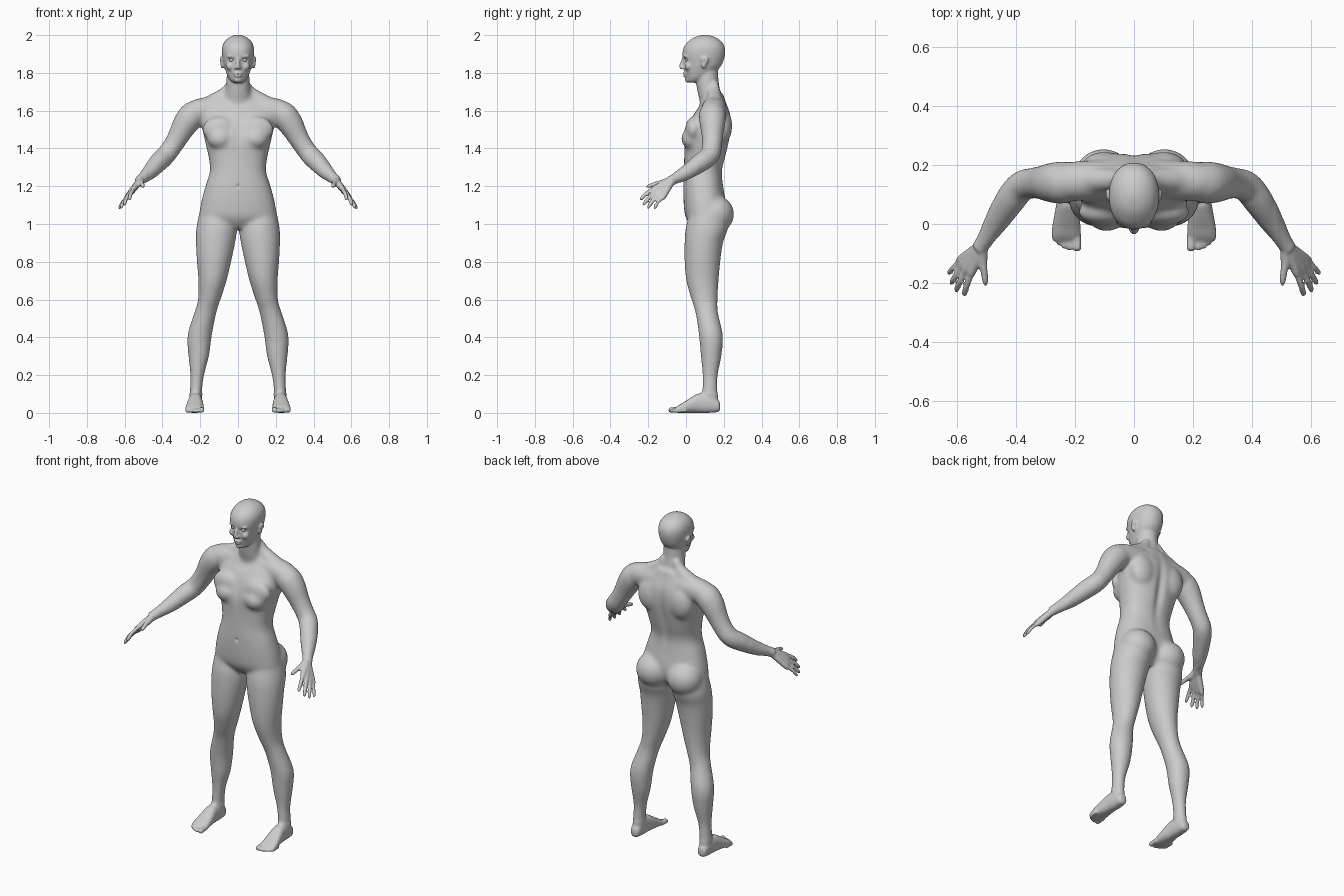
import bpy, bmesh, math
from mathutils import Vector, Matrix

bm = bmesh.new()
X, Y, Z = Vector((1, 0, 0)), Vector((0, 1, 0)), Vector((0, 0, 1))


def spline(rows, k=4):
    """Catmull-Rom subdivision of (x, y, z, ru, rv) rows."""
    rows = [Vector(r) for r in rows]
    out = []
    for i in range(len(rows) - 1):
        a, b, c, d = rows[max(i - 1, 0)], rows[i], rows[i + 1], rows[min(i + 2, len(rows) - 1)]
        for j in range(k):
            t = j / k
            out.append(0.5 * (2 * b + (c - a) * t + (2 * a - 5 * b + 4 * c - d) * t * t
                              + (3 * b - a - 3 * c + d) * t ** 3))
    return out + [rows[-1]]


def loft(rows, u=None, v=None, s=1, n=32, p=2.0):
    """Closed tube through the rows; rings lie in u,v or across the path."""
    pts = spline(rows)
    rings = []
    for i, r in enumerate(pts):
        c = Vector(r[:3])
        if u is None:
            t = (Vector(pts[min(i + 1, len(pts) - 1)][:3]) - Vector(pts[max(i - 1, 0)][:3])).normalized()
            a = t.cross(Y if abs(t.y) < 0.9 else Z).normalized()
            b = t.cross(a)
        else:
            a, b = u, v
        ring = []
        for j in range(n):
            ca, sa = math.cos(math.tau * j / n), math.sin(math.tau * j / n)
            q = (c + a * (max(r[3], .001) * math.copysign(abs(ca) ** (2 / p), ca))
                 + b * (max(r[4], .001) * math.copysign(abs(sa) ** (2 / p), sa)))
            ring.append(bm.verts.new((q.x * s, q.y, q.z)))
        rings.append(ring)
    for r0, r1 in zip(rings, rings[1:]):
        for j in range(n):
            bm.faces.new((r0[j], r0[(j + 1) % n], r1[(j + 1) % n], r1[j]))
    bm.faces.new(rings[0])
    bm.faces.new(rings[-1])


def tube(rows, s=1):
    loft([(*r, r[3]) for r in rows], s=s, n=20)


def blob(c, r, s=1):
    m = Matrix.Translation((c[0] * s, c[1], c[2])) @ Matrix.Diagonal((*r, 1))
    bmesh.ops.create_uvsphere(bm, u_segments=24, v_segments=16, radius=1, matrix=m)


def column(rows, p=2.0):
    """Upright form on the centre line: z, half width, front y, back y."""
    loft([(0, (f + b) / 2, z, rx, (b - f) / 2) for z, rx, f, b in rows], X, Y, p=p)


# torso
column([(.975, .09, .04, .16), (1.03, .195, .0, .2), (1.1, .198, -.012, .212), (1.2, .173, -.015, .198),
        (1.28, .149, -.012, .192), (1.36, .157, -.01, .212), (1.45, .178, -.01, .232),
        (1.52, .192, .012, .24), (1.58, .2, .04, .236), (1.62, .18, .068, .222),
        (1.66, .13, .09, .207), (1.69, .075, .1, .2)], 2.3)
# neck
column([(1.6, .08, .08, .21), (1.65, .075, .072, .2), (1.7, .067, .06, .184),
        (1.76, .061, .052, .172), (1.83, .058, .05, .17)])
# head
column([(1.748, .022, .018, .06), (1.758, .038, .006, .085), (1.78, .054, .0, .13), (1.815, .067, -.008, .168),
        (1.85, .077, -.012, .193), (1.9, .085, -.019, .207), (1.94, .083, -.01, .204),
        (1.97, .068, .017, .184), (1.99, .043, .048, .152), (2.001, .014, .085, .115)], 2.15)
# nose, lips and chin
tube([(0, -.01, 1.885, .008), (0, -.018, 1.86, .009), (0, -.026, 1.835, .011), (0, -.021, 1.823, .008)])
blob((0, -.005, 1.797), (.024, .013, .007))
blob((0, -.003, 1.785), (.021, .013, .007))
blob((0, .012, 1.763), (.022, .018, .015))

for s in (1, -1):
    # ear, nostril, brow and cheek
    blob((.087, .1, 1.868), (.012, .02, .02), s)
    blob((.083, .094, 1.845), (.011, .013, .022), s)
    blob((.011, -.017, 1.826), (.009, .012, .008), s)
    blob((.034, .004, 1.888), (.026, .018, .008), s)
    blob((.042, .012, 1.835), (.02, .02, .022), s)
    # shoulder girdle
    tube([(0, .15, 1.61, .065), (.1, .15, 1.612, .066), (.2, .145, 1.598, .068), (.25, .14, 1.585, .06)], s)
    tube([(.03, .145, 1.745, .025), (.07, .15, 1.69, .036), (.14, .15, 1.64, .045), (.2, .15, 1.61, .045)], s)
    # breast, shoulder blade and buttock
    blob((.093, .034, 1.452), (.07, .06, .06), s)
    blob((.1, .04, 1.5), (.09, .045, .07), s)
    blob((.1, .19, 1.52), (.08, .055, .1), s)
    blob((.103, .155, 1.052), (.103, .1, .1), s)
    # arm
    tube([(.18, .14, 1.595, .055), (.235, .14, 1.58, .072), (.275, .14, 1.535, .069), (.312, .14, 1.47, .058),
          (.345, .138, 1.415, .053), (.382, .127, 1.365, .053), (.42, .08, 1.327, .052),
          (.468, .003, 1.273, .041), (.505, -.055, 1.242, .029), (.525, -.085, 1.225, .027)], s)
    # palm and fingers
    wrist = Vector((.513, -.07, 1.236))
    for knuckle, tip, r in (((.55, -.165, 1.19), (.577, -.245, 1.128), .011),
                            ((.568, -.155, 1.171), (.605, -.23, 1.1), .011),
                            ((.58, -.14, 1.154), (.622, -.205, 1.083), .0105),
                            ((.588, -.121, 1.142), (.631, -.17, 1.08), .0095)):
        k, t = Vector(knuckle), Vector(tip)
        tube([(*wrist, .019), (*wrist.lerp(k, .5), .0175), (*k, .0145), (*k.lerp(t, .12), .01)], s)
        bend = k.lerp(t, .5) + Vector((.003, -.003, .004))
        tube([(*k, r), (*bend, r), (*k.lerp(t, .88), r * .9), (*t, r * .4)], s)
    tube([(.515, -.085, 1.23, .02), (.514, -.125, 1.217, .018), (.508, -.16, 1.212, .0125),
          (.504, -.192, 1.202, .011), (.502, -.21, 1.194, .005)], s)
    # leg
    loft([(.115, .11, 1.06, .09, .09), (.113, .11, .98, .108, .112), (.119, .094, .9, .104, .102),
          (.127, .087, .8, .091, .095), (.135, .087, .7, .075, .086), (.152, .098, .6, .06, .07),
          (.173, .11, .53, .059, .06), (.203, .132, .41, .065, .064), (.208, .133, .3, .055, .055),
          (.216, .128, .2, .037, .041), (.222, .127, .12, .033, .041), (.224, .127, .05, .033, .045)], X, Y, s)
    blob((.165, .072, .555), (.035, .026, .04), s)
    # ankle bones
    blob((.223, .122, .1), (.037, .02, .018), s)
    # foot
    loft([(.225, .181, .035, .012, .014), (.225, .17, .037, .027, .032), (.225, .12, .05, .034, .05),
          (.226, .07, .052, .037, .052), (.227, .03, .042, .043, .042), (.229, -.01, .029, .048, .029),
          (.23, -.04, .02, .049, .02), (.23, -.058, .014, .044, .011)], X, Z, s, p=2.4)
    # toes
    for x, y, r in ((.193, -.093, .0145), (.219, -.09, .0105), (.237, -.083, .01),
                    (.254, -.072, .0095), (.269, -.058, .009)):
        tube([(x, y + .06, r + .003, r), (x, y + .025, r + .002, r), (x, y + .008, r, r), (x, y, r, r * .5)], s)

# fuse everything into one skin
bmesh.ops.recalc_face_normals(bm, faces=bm.faces)
mesh = bpy.data.meshes.new("body")
bm.to_mesh(mesh)
bm.free()
body = bpy.data.objects.new("body", mesh)
bpy.context.collection.objects.link(body)
mod = body.modifiers.new("fuse", 'REMESH')
mod.mode = 'VOXEL'
mod.voxel_size = .0055
bpy.context.view_layer.update()
skin = bpy.data.meshes.new_from_object(body.evaluated_get(bpy.context.evaluated_depsgraph_get()))
body.modifiers.clear()
body.data = skin

# smooth the trunk and limbs strongly, the face, hands and feet lightly
bm = bmesh.new()
bm.from_mesh(skin)
trunk = [v for v in bm.verts if abs(v.co.x) < .48 and .1 < v.co.z < 1.735]
for i in range(28):
    bmesh.ops.smooth_vert(bm, verts=trunk, factor=.5, use_axis_x=True, use_axis_y=True, use_axis_z=True)
for i in range(3):
    bmesh.ops.smooth_vert(bm, verts=bm.verts, factor=.5, use_axis_x=True, use_axis_y=True, use_axis_z=True)

# soft dents: spine, breastbone, navel, eye sockets, mouth line, ear bowl
dents = [((0, .23, 1.42), (.025, .08, .16), (0, -.014, 0)),
         ((0, 0, 1.46), (.02, .05, .07), (0, .006, 0)),
         ((0, -.015, 1.2), (.008, .03, .01), (0, .008, 0)),
         ((.034, -.01, 1.869), (.015, .03, .009), (0, .011, 0)),
         ((0, -.015, 1.791), (.022, .02, .0035), (0, .005, 0)),
         ((.1, .098, 1.86), (.008, .008, .014), (-.008, 0, 0))]
for v in bm.verts:
    side = 1 if v.co.x >= 0 else -1
    p = Vector((abs(v.co.x), v.co.y, v.co.z))
    for c, r, off in dents:
        d = sum(((p[i] - c[i]) / r[i]) ** 2 for i in range(3))
        if d < 6:
            v.co += Vector((off[0] * side, off[1], off[2])) * math.exp(-d)
    v.co.z = max(v.co.z, 0)
bm.to_mesh(skin)
bm.free()
skin.polygons.foreach_set("use_smooth", [True] * len(skin.polygons))

# eyes
for s, side in ((1, "left"), (-1, "right")):
    bpy.ops.mesh.primitive_uv_sphere_add(segments=20, ring_count=12, radius=.0125, location=(.034 * s, .006, 1.869))
    eye = bpy.context.object
    eye.name = side + "_eye"
    bpy.ops.object.shade_smooth()
